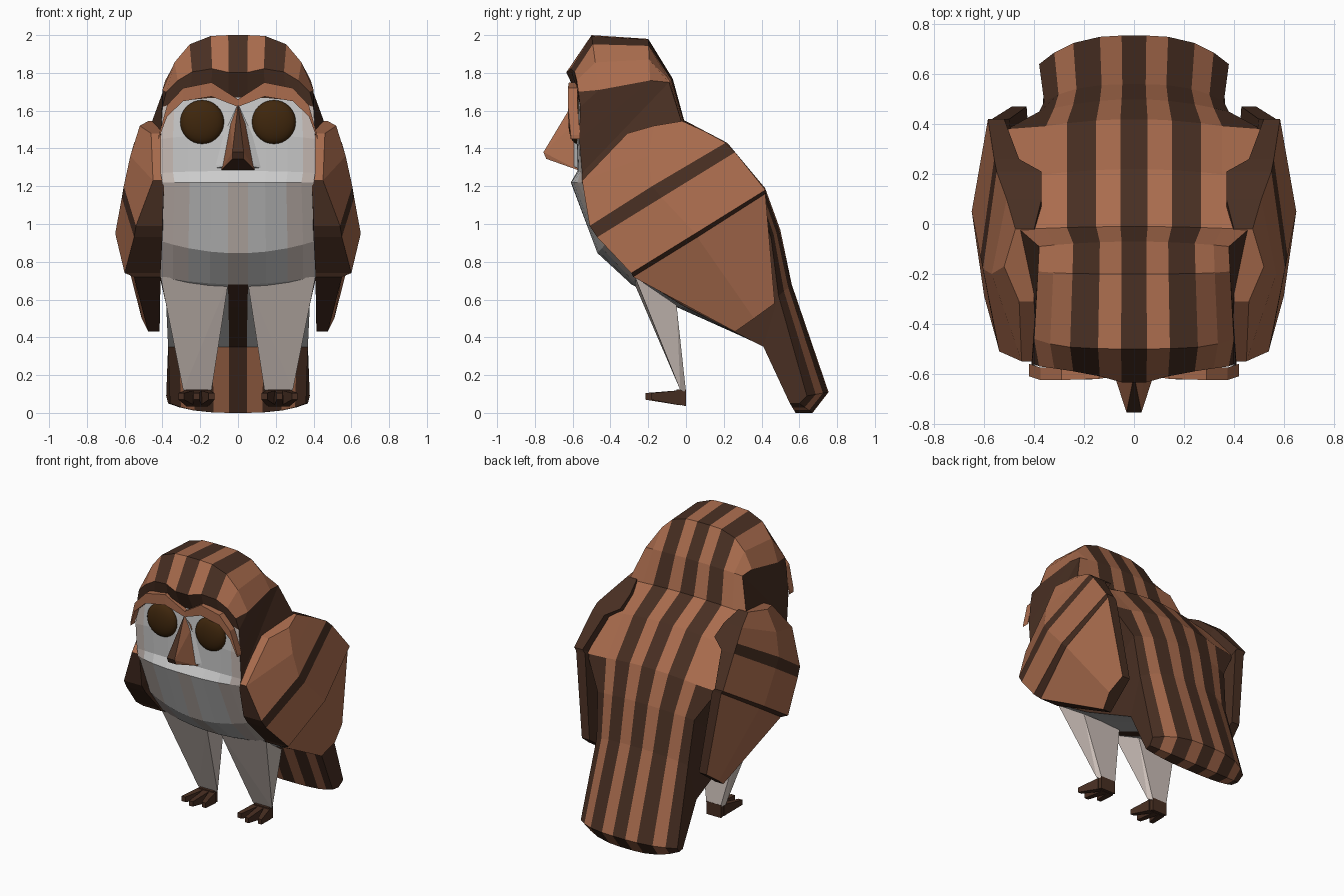
import bpy, bmesh

if "Cube" in bpy.data.objects:
    bpy.data.objects.remove(bpy.data.objects["Cube"])


def material(name, rgb):
    m = bpy.data.materials.new(name)
    m.diffuse_color = (*rgb, 1)
    m.use_nodes = True
    m.node_tree.nodes["Principled BSDF"].inputs["Base Color"].default_value = m.diffuse_color
    return m


LIGHT, DARK, WHITE, CREAM, EYE = range(5)
MATS = [material("light_brown", (.40, .15, .075)), material("dark_brown", (.065, .028, .016)),
        material("white", (.70, .70, .70)), material("cream", (.60, .52, .48)),
        material("eye_brown", (.05, .02, .004))]


def finish(bm, name):
    bmesh.ops.recalc_face_normals(bm, faces=bm.faces)
    me = bpy.data.meshes.new(name)
    bm.to_mesh(me)
    bm.free()
    for m in MATS:
        me.materials.append(m)
    ob = bpy.data.objects.new(name, me)
    bpy.context.collection.objects.link(ob)
    return ob


def add_face(bm, verts, mat):
    vs = list(dict.fromkeys(verts))
    if len(vs) > 2:
        bm.faces.new(vs).material_index = mat


def hull(name, pts, mat):
    bm = bmesh.new()
    vs = [bm.verts.new(p) for p in pts]
    r = bmesh.ops.convex_hull(bm, input=vs)
    bmesh.ops.delete(bm, geom=[v for v in set(r["geom_interior"]) if v.is_valid], context='VERTS')
    for f in bm.faces:
        f.material_index = mat
    return finish(bm, name)


# Body, head and tail: one loop of cross rows (centre y,z / edge x,y,z / bow power)
ROWS = [
    (-.67, 1.78, .38, -.57, 1.70, 3), (-.50, 2.0, .40, -.46, 1.71, 4),
    (-.20, 1.98, .385, -.19, 1.76, 4), (-.07, 1.77, .38, -.09, 1.75, 2),
    (-.01, 1.55, .46, -.02, 1.53, 2), (.22, 1.43, .47, .19, 1.38, 2),
    (.42, 1.19, .51, .38, 1.14, 2), (.50, .97, .38, .45, .93, 2),
    (.56, .68, .36, .49, .62, 3), (.755, .11, .38, .64, .09, 3),
    (.67, 0, .37, .60, .05, 3), (.58, 0, .36, .55, .05, 3),
    (.42, .35, .37, .41, .35, 2), (-.05, .56, .38, -.02, .57, 2),
    (-.29, .68, .41, -.26, .72, 2), (-.47, .845, .41, -.41, .91, 2),
    (-.61, 1.22, .40, -.55, 1.22, 3), (-.575, 1.28, .41, -.55, 1.27, 3),
    (-.58, 1.47, .41, -.565, 1.45, 3), (-.57, 1.67, .40, -.56, 1.62, 3)]
HALF = [.13, .36, .64, .84, 1]
TS = [-t for t in reversed(HALF)] + HALF


def body():
    bm = bmesh.new()
    rows = []
    for i, (cy, cz, w, ey, ez, p) in enumerate(ROWS):
        row = []
        for t in TS:
            k = abs(t) ** p
            ky = abs(t) ** .5 if i == 0 else k          # brow comes to a point
            lift = .2 * abs(t) * (1 - abs(t)) if i == 0 else 0
            x = t * (w if abs(t) == 1 else min(w, .42))
            row.append(bm.verts.new((x, cy + (ey - cy) * ky, cz + (ez - cz) * k + lift)))
        rows.append(row)
    n = len(rows)
    for i in range(n):
        a, b = rows[i], rows[(i + 1) % n]
        for c in range(9):
            d = abs(c - 4)
            stripe = LIGHT if d in (1, 3) or (d == 4 and i < 6) else DARK
            if i == n - 1:
                stripe = DARK
            elif i >= 14:
                stripe = CREAM if d in (0, 3) and i < 16 or d == 4 else WHITE
            elif i >= 12:
                stripe = DARK if d == 0 else WHITE
            add_face(bm, (a[c], a[c + 1], b[c + 1], b[c]), stripe)
    # flat sides join each back row to its matching front row
    for e in (0, 9):
        for i in range(10):
            add_face(bm, (rows[i][e], rows[i + 1][e], rows[n - 1 - i][e], rows[(n - i) % n][e]), DARK)
    finish(bm, "body")


body()

# Wing rows: front, middle, back (x, y, z), then inner x at front and back
WING = [
    ((.46, -.31, 1.48), (.52, -.17, 1.52), (.475, -.02, 1.545), .40, .40),
    ((.45, -.55, 1.23), (.57, -.2, 1.36), (.51, .1, 1.49), .39, .37),
    ((.54, -.51, .99), (.605, -.18, 1.20), (.55, .21, 1.43), .40, .37),
    ((.55, -.47, .93), (.615, -.13, 1.14), (.56, .26, 1.38), .40, .46),
    ((.60, -.29, .74), (.65, .05, .95), (.585, .42, 1.18), .41, .52),
    ((.55, -.28, .72), (.62, .06, .93), (.57, .42, 1.16), .41, .50),
    ((.475, .26, .43), (.51, .36, .50), (.49, .47, .58), .415, .43)]

for s, side in ((1, "left"), (-1, "right")):
    def mx(pts):
        return [(s * x, y, z) for x, y, z in pts]

    # Wing
    bm = bmesh.new()
    loops = []
    for f, m, b, fx, bx in WING:
        loops.append([bm.verts.new(p) for p in mx([f, m, b, (bx, b[1], b[2]), (fx, f[1], f[2])])])
    for i in range(len(loops) - 1):
        for k in range(5):
            a, b = loops[i], loops[i + 1]
            band = LIGHT if k < 2 and i not in (2, 4) else DARK
            if k == 4 and i < 1:
                band = LIGHT
            add_face(bm, (a[k], a[(k + 1) % 5], b[(k + 1) % 5], b[k]), band)
    add_face(bm, loops[0], LIGHT)
    add_face(bm, loops[-1], DARK)
    finish(bm, "wing_" + side)

    # Leg
    hull("leg_" + side, mx([(.05, -.28, .70), (.41, -.27, .72), (.38, -.05, .57), (.08, -.05, .57),
                            (.14, -.03, .12), (.29, -.03, .12), (.27, 0, .11), (.16, 0, .11)]), CREAM)
    # Foot with three toes
    hull("foot_" + side, mx([(x, y, z) for x in (.16, .275) for y, z in
                             ((0, .035), (0, .125), (-.06, .05), (-.05, .125))]), DARK)
    for j in (-1, 0, 1):
        bx, tx, ty = .215 + j * .04, .22 + j * .08, -.215 + abs(j) * .03
        hull(f"toe_{side}_{j + 2}", mx(
            [(bx + d * .024, -.03, z) for d in (-1, 1) for z in (.04, .12)] +
            [(tx + d * .015, ty, z) for d in (-1, 1) for z in (.07, .105)]), DARK)

    # Eye
    bm = bmesh.new()
    bmesh.ops.create_uvsphere(bm, u_segments=24, v_segments=16, radius=1)
    for v in bm.verts:
        v.co = (s * .19 + v.co.x * .116, -.577 + v.co.y * .046, 1.54 + v.co.z * .116)
    for f in bm.faces:
        f.material_index = EYE
        f.smooth = True
    finish(bm, "eye_" + side)

    # Eyebrow arch: (x, lower z, upper z, y)
    arch = [(0, 1.62, 1.66, -.60), (.14, 1.675, 1.75, -.62), (.29, 1.65, 1.72, -.625),
            (.375, 1.57, 1.63, -.625), (.42, 1.45, 1.47, -.61)]
    bm = bmesh.new()
    loops = [[bm.verts.new(p) for p in mx([(x, y, lo), (x, y, hi), (x, y + .05, hi), (x, y + .05, lo)])]
             for x, lo, hi, y in arch]
    for a, b in zip(loops, loops[1:]):
        for k in range(4):
            add_face(bm, (a[k], a[(k + 1) % 4], b[(k + 1) % 4], b[k]), LIGHT)
    add_face(bm, loops[0], LIGHT)
    add_face(bm, loops[-1], LIGHT)
    finish(bm, "eyebrow_" + side)

# Beak with a dark ridge, and the white feathers beside it
beak = hull("beak", [(0, -.605, 1.63)] + [(d * x, y, z) for d in (-1, 1) for x, y, z in
            ((.03, -.755, 1.38), (.03, -.74, 1.345), (.09, -.57, 1.285), (.04, -.57, 1.55))], LIGHT)
for f in beak.data.polygons:
    if abs(f.normal.x) < .3:
        f.material_index = DARK
hull("beak_feathers", [(0, -.60, 1.64), (0, -.63, 1.32)] +
     [(d * .15, -.56, z) for d in (-1, 1) for z in (1.29, 1.31)] + [(0, -.55, 1.3)], WHITE)
